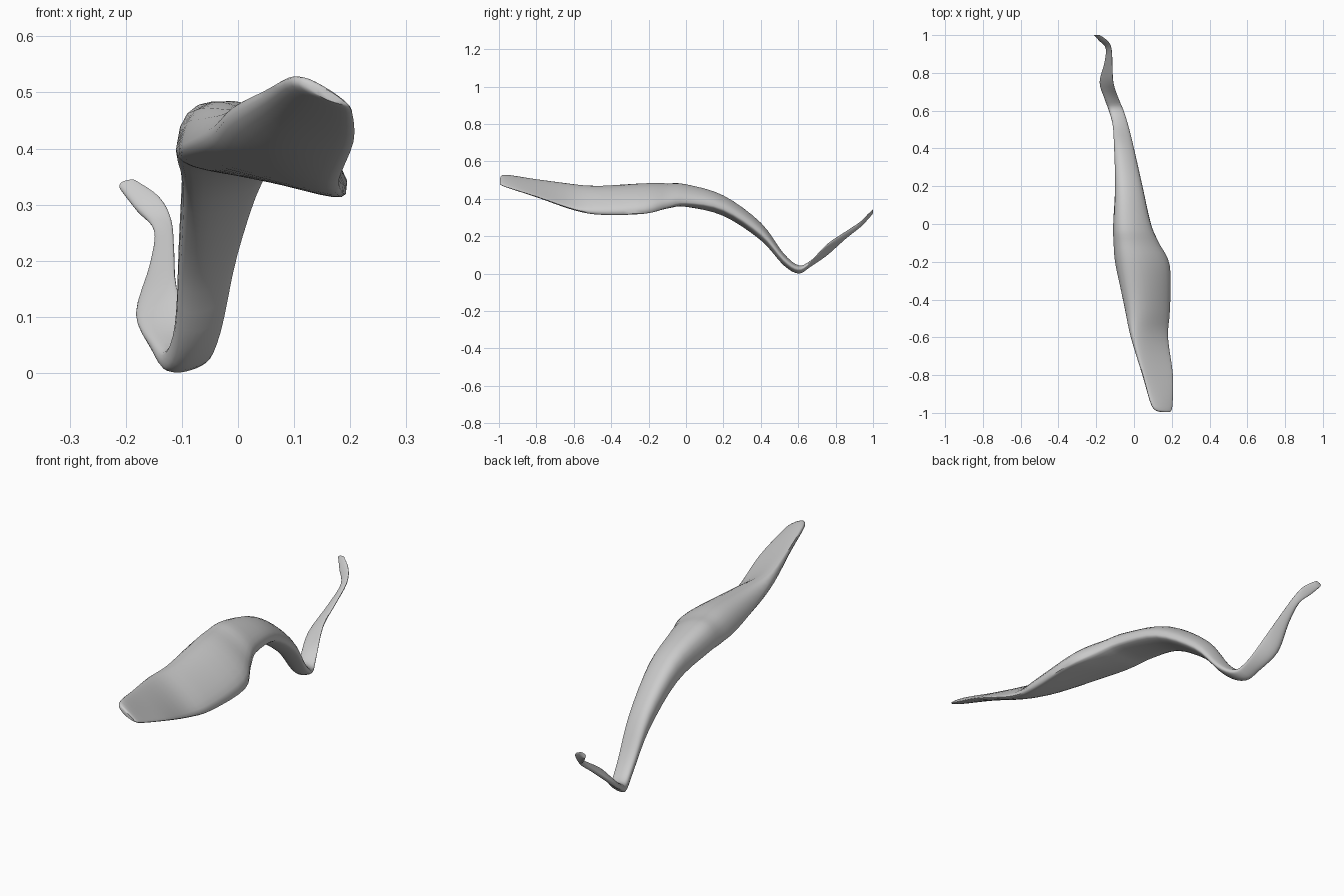
import bpy
import bmesh
import math
from mathutils import Vector

SIDES = 24       # points around each cross-section
STEPS = 4        # rings between neighbouring stations
SKEW = 0.5       # how much thinner the right edge is than the left
FULLNESS = 0.75  # below one gives rounder edges

cube = bpy.data.objects.get("Cube")
if cube:
    bpy.data.objects.remove(cube, do_unlink=True)

# y, left edge x and z, right edge x and z, bulge above and below the chord
STATIONS = [
    (-.995, .14, .505, .19, .48, .01, -.01),
    (-.965, .096, .525, .203, .465, .015, -.02),
    (-.8, .048, .503, .206, .413, .01, -.035),
    (-.6, -.01, .472, .18, .345, .028, -.05),
    (-.45, -.045, .437, .188, .32, .078, -.045),
    (-.22, -.097, .408, .188, .325, .127, -.032),
    (-.1, -.108, .402, .132, .36, .118, -.04),
    (0, -.11, .392, .09, .38, .113, -.038),
    (.2, -.1, .34, .045, .347, .095, -.042),
    (.4, -.105, .21, 0, .218, .075, -.043),
    (.52, -.112, .072, -.03, .08, .045, -.035),
    (.6, -.133, .022, -.055, .025, .028, -.028),
    (.66, -.155, .046, -.08, .055, .02, -.02),
    (.75, -.18, .1, -.11, .153, .015, -.02),
    (.85, -.155, .187, -.115, .222, .012, -.015),
    (.93, -.147, .25, -.12, .275, .012, -.012),
    (.97, -.183, .293, -.14, .313, .015, -.014),
    (1, -.21, .328, -.182, .342, .012, -.012),
]


def spline(p, q, r, s, t):
    """Smooth blend from q to r."""
    return q + (r - p) * t / 2 + (2 * p - 5 * q + 4 * r - s) * t * t / 2 \
        + (3 * q - p - 3 * r + s) * t ** 3 / 2


def smooth_stations(rows):
    """Insert interpolated rows along the length."""
    padded = [rows[0]] + rows + [rows[-1]]
    result = []
    for i in range(len(rows) - 1):
        for k in range(STEPS):
            result.append([spline(*v, k / STEPS) for v in zip(*padded[i:i + 4])])
    return result + [rows[-1]]


def section(y, xl, zl, xr, zr, above, below):
    """Teardrop loop, thick on the left and thin on the right."""
    left, right = Vector((xl, y, zl)), Vector((xr, y, zr))
    chord = right - left
    normal = Vector((-chord.z, 0, chord.x)).normalized()
    points = []
    for k in range(SIDES):
        angle = 2 * math.pi * k / SIDES
        u = (1 - math.cos(angle)) / 2
        bulge = above if angle < math.pi else below
        height = bulge * abs(math.sin(angle)) ** FULLNESS * (1 - SKEW * u)
        points.append(left + chord * u + normal * height)
    return points


# Loft the twisted strip
bm = bmesh.new()
rings = [[bm.verts.new(p) for p in section(*row)] for row in smooth_stations(STATIONS)]
for a, b in zip(rings, rings[1:]):
    for k in range(SIDES):
        n = (k + 1) % SIDES
        bm.faces.new((a[k], a[n], b[n], b[k]))
for end in (rings[0], rings[-1]):
    bm.faces.new(end)
bmesh.ops.recalc_face_normals(bm, faces=bm.faces)
mesh = bpy.data.meshes.new("twisted_strip")
bm.to_mesh(mesh)
bm.free()
strip = bpy.data.objects.new("twisted_strip", mesh)
bpy.context.collection.objects.link(strip)

# Plain grey surface
grey = bpy.data.materials.new("light_grey")
grey.use_nodes = True
colour = (.6, .6, .6, 1)
grey.diffuse_color = colour
grey.node_tree.nodes["Principled BSDF"].inputs["Base Color"].default_value = colour
mesh.materials.append(grey)

# Smooth sides, crisp end caps
bpy.context.view_layer.objects.active = strip
strip.select_set(True)
bpy.ops.object.shade_smooth_by_angle(angle=math.radians(50))
